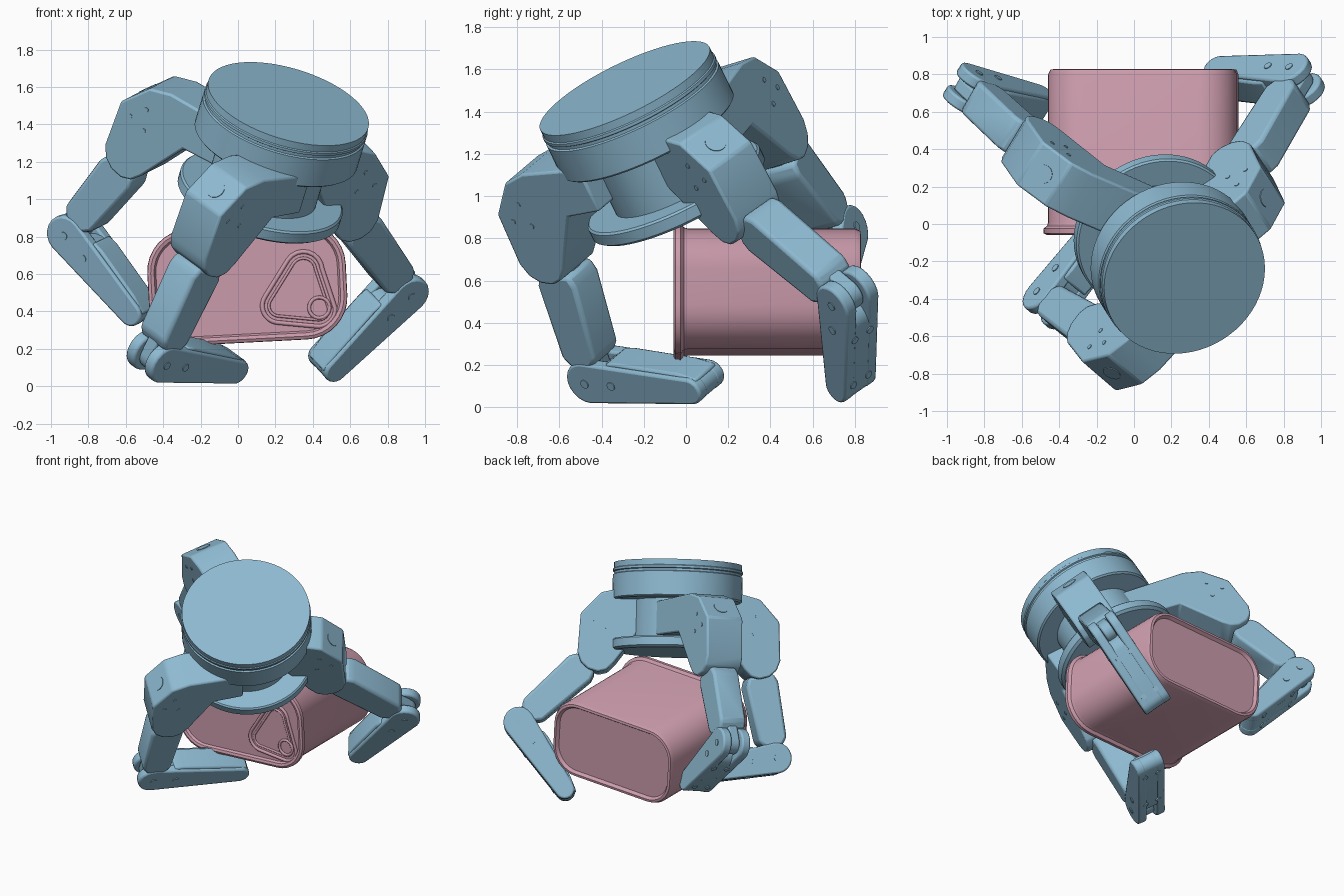
import bpy, bmesh, math
from mathutils import Vector as V, Matrix

cube = bpy.data.objects.get("Cube")
if cube:
    bpy.data.objects.remove(cube, do_unlink=True)


def material(name, rgb):
    m = bpy.data.materials.new(name)
    m.use_nodes = True
    m.diffuse_color = (*rgb, 1)
    m.node_tree.nodes["Principled BSDF"].inputs["Base Color"].default_value = (*rgb, 1)
    return m


BLUE = material("steel blue", (0.27, 0.49, 0.64))
PINK = material("dusty pink", (0.60, 0.33, 0.41))


def finish(name, bm, mat, bevel=0.0):
    bmesh.ops.recalc_face_normals(bm, faces=bm.faces)
    me = bpy.data.meshes.new(name)
    bm.to_mesh(me)
    bm.free()
    me.materials.append(mat)
    ob = bpy.data.objects.new(name, me)
    bpy.context.collection.objects.link(ob)
    bpy.ops.object.select_all(action="DESELECT")
    ob.select_set(True)
    bpy.context.view_layer.objects.active = ob
    bpy.ops.object.shade_smooth_by_angle(angle=math.radians(32))
    if bevel:
        mod = ob.modifiers.new("soft edges", "BEVEL")
        mod.width, mod.segments, mod.limit_method = bevel, 2, "ANGLE"
        mod.angle_limit = math.radians(25)
    return ob


def loft(name, rings, mat, bevel=0.0):
    """Join matching loops of points and cap both ends."""
    bm = bmesh.new()
    loops = [[bm.verts.new(p) for p in ring] for ring in rings]
    for a, b in zip(loops, loops[1:]):
        for i in range(len(a)):
            j = (i + 1) % len(a)
            bm.faces.new((a[i], a[j], b[j], b[i]))
    bm.faces.new(loops[0])
    bm.faces.new(loops[-1])
    return finish(name, bm, mat, bevel)


def prism(name, pts, origin, ex, ey, width, bevel=0.012, shift=0.0):
    """Extrude a flat profile sideways, centred on the finger plane."""
    side = ex.cross(ey).normalized()
    rings = [[origin + ex * x + ey * y + side * (shift + s * width / 2) for x, y in pts]
             for s in (-1, 1)]
    return loft(name, rings, BLUE, bevel)


def turned(name, origin, axis, profile, mat=BLUE, seg=64):
    """Solid of revolution from (height, radius) pairs."""
    rot = axis.to_track_quat("Z", "Y")
    rings = [[origin + rot @ V((r * math.cos(t), r * math.sin(t), h))
              for t in (2 * math.pi * k / seg for k in range(seg))] for h, r in profile]
    return loft(name, rings, mat)


def capsule(r1, r2, length, n=10):
    """Outline of a tapered link with round ends."""
    arc = [math.pi / 2 + math.pi * k / n for k in range(n + 1)]
    back = [(r1 * math.cos(t), r1 * math.sin(t)) for t in arc]
    tip = [(length - r2 * math.cos(t), -r2 * math.sin(t)) for t in arc]
    return back + tip


# Tilted wrist, neck and palm share one axis
UP = V((0.264, -0.425, 0.865)).normalized()
TOP = V((0.27, -0.29, 1.51))
turned("wrist_housing", TOP, UP, [(-0.26, 0.44), (-0.25, 0.452), (-0.085, 0.452), (-0.08, 0.442),
                                  (-0.065, 0.442), (-0.06, 0.452), (-0.045, 0.452),
                                  (-0.04, 0.446), (0, 0.446)])
turned("neck", TOP, UP, [(-0.56, 0.3), (-0.25, 0.3)])
turned("palm_plate", TOP, UP, [(-0.615, 0.43), (-0.6, 0.45), (-0.545, 0.45), (-0.535, 0.44)])

CAN_CENTRE = V((0.05, 0.4, 0.545))


def finger(tag, j1, j2, tip, reach):
    j1, j2, tip = V(j1), V(j2), V(tip)
    # hinge axis, kept square to the wrist axis
    hinge = (j2 - j1).cross(tip - j2)
    hinge = (hinge - UP * hinge.dot(UP)).normalized()
    out = UP.cross(hinge).normalized()
    if out.dot(j2 - j1) < 0:
        out = -out

    # knuckle block with its arm back to the palm
    outline = [(-reach, 0.4), (-0.13, 0.43), (0, 0.4), (0.14, 0.25), (0.155, -0.02),
               (0.13, -0.09), (0.08, -0.135), (0.01, -0.155), (-0.05, -0.14), (-0.1, -0.09),
               (-0.29, 0.17), (-reach, 0.17)]
    prism(tag + "_knuckle", outline, j1, out, UP, 0.28)
    slope = (out * 0.15 + UP * 0.14).normalized()
    turned(tag + "_knuckle_cap", j1 + out * 0.07 + UP * 0.325, slope,
           [(-0.01, 0.05), (0.004, 0.05)], seg=24)
    for s in (-1, 1):
        for x, y in ((-0.02, 0.28), (0.06, 0.2), (-0.04, 0.16)):
            turned(tag + "_knuckle_screw", j1 + out * x + UP * y + hinge * s * 0.14, hinge * s,
                   [(-0.01, 0.013), (0.004, 0.013)], seg=12)

    # inner link: a slim tongue through both hinges inside a boxy shell
    ex = j2 - j1
    length = ex.length
    ex.normalize()
    ey = hinge.cross(ex).normalized()
    prism(tag + "_inner_tongue", capsule(0.075, 0.075, length), j1, ex, ey, 0.075)
    a, b = 0.13, length - 0.08
    shell = [(a, -0.09), (a + 0.06, -0.115), (b - 0.05, -0.1), (b, -0.06),
             (b, 0.06), (b - 0.05, 0.1), (a + 0.06, 0.115), (a, 0.09)]
    prism(tag + "_inner_link", shell, j1, ex, ey, 0.2, 0.02)

    # outer link: forked ears, solid tip and inside pad
    ex = tip - j2
    length = ex.length
    ex.normalize()
    ey = hinge.cross(ex).normalized()
    if ey.dot(CAN_CENTRE - (j2 + tip) / 2) < 0:
        ey = -ey
    for s in (-1, 1):
        prism(tag + "_outer_ear", capsule(0.108, 0.068, length), j2, ex, ey, 0.065, 0.012, s * 0.0725)
        for x in (0, 0.16):
            turned(tag + "_hinge_pin", j2 + ex * x + hinge * s * 0.105, hinge * s,
                   [(-0.01, 0.022), (0.005, 0.022)], seg=16)
    body = [(x + 0.15, y) for x, y in capsule(0.095, 0.066, length - 0.15)]
    prism(tag + "_outer_core", body, j2, ex, ey, 0.12, 0)
    pad = [(0.14, 0.05), (0.14, 0.106), (0.2, 0.112), (length - 0.06, 0.085),
           (length + 0.05, 0.06), (length + 0.04, 0.02)]
    prism(tag + "_finger_pad", pad, j2, ex, ey, 0.17)
    # screws on the back of the outer link
    for s in (-1, 1):
        for x in (0.2, length - 0.05):
            depth = 0.108 - 0.04 * x / length
            turned(tag + "_back_screw", j2 + ex * x - ey * depth + hinge * s * 0.05, -ey,
                   [(-0.02, 0.02), (0.004, 0.02)], seg=16)


finger("front_finger", (-0.155, -0.61, 0.78), (-0.45, -0.42, 0.16), (-0.06, 0.07, 0.12), 0.5)
finger("right_finger", (-0.51, 0.38, 1.28), (-0.88, 0.72, 0.83), (-0.53, 0.63, 0.41), 0.8)
finger("left_finger", (0.56, 0.24, 0.97), (0.88, 0.765, 0.53), (0.48, 0.78, 0.13), 0.5)

# Food can: rounded box lying along y, with a front rim and recessed ends
TILT = Matrix.Rotation(math.radians(-3), 3, "Y")


def can_ring(y, grow, n=8):
    hw, hh, r = 0.505 + grow, 0.285 + grow, 0.2 + grow
    pts = []
    for q, (sx, sz) in enumerate(((1, 1), (-1, 1), (-1, -1), (1, -1))):
        for k in range(n + 1):
            t = math.pi / 2 * (q + k / n)
            pts.append(V((sx * (hw - r) + r * math.cos(t), 0, sz * (hh - r) + r * math.sin(t))))
    return [TILT @ p + V((CAN_CENTRE.x, y, CAN_CENTRE.z)) for p in pts]


loft("food_can", [can_ring(y, g) for y, g in (
    (-0.035, -0.04), (-0.035, -0.02), (-0.052, -0.01), (-0.058, 0.008), (-0.05, 0.024),
    (-0.025, 0.026), (-0.01, 0.006), (0.01, 0), (0.8, 0), (0.825, -0.012),
    (0.828, -0.03), (0.805, -0.045))], PINK)


def tube(name, pts, r, closed=True):
    cu = bpy.data.curves.new(name, "CURVE")
    cu.dimensions, cu.bevel_depth, cu.bevel_resolution = "3D", r, 2
    sp = cu.splines.new("POLY")
    sp.points.add(len(pts) - 1)
    for p, c in zip(sp.points, pts):
        p.co = (*c, 1)
    sp.use_cyclic_u = closed
    cu.materials.append(PINK)
    ob = bpy.data.objects.new(name, cu)
    bpy.context.collection.objects.link(ob)


def rounded_triangle(inset):
    """Three arcs around the lid panel corners (x, z, radius, first angle)."""
    pts = []
    for x, z, r, a0, a1 in ((0.35, 0.62, 0.1, 5, 145), (0.22, 0.43, 0.09, 145, 260),
                            (0.43, 0.41, 0.09, 260, 365)):
        for k in range(9):
            t = math.radians(a0 + (a1 - a0) * k / 8)
            pts.append((x + (r - inset) * math.cos(t), -0.037, z + (r - inset) * math.sin(t)))
    return pts


# Pull panel on the lid
tube("lid_panel_ridge", rounded_triangle(0), 0.012)
tube("lid_panel_inner_ridge", rounded_triangle(0.035), 0.008)
tube("pull_ring", [(0.435 + 0.055 * math.cos(k * math.pi / 12), -0.04,
                    0.42 + 0.055 * math.sin(k * math.pi / 12)) for k in range(24)], 0.01)
